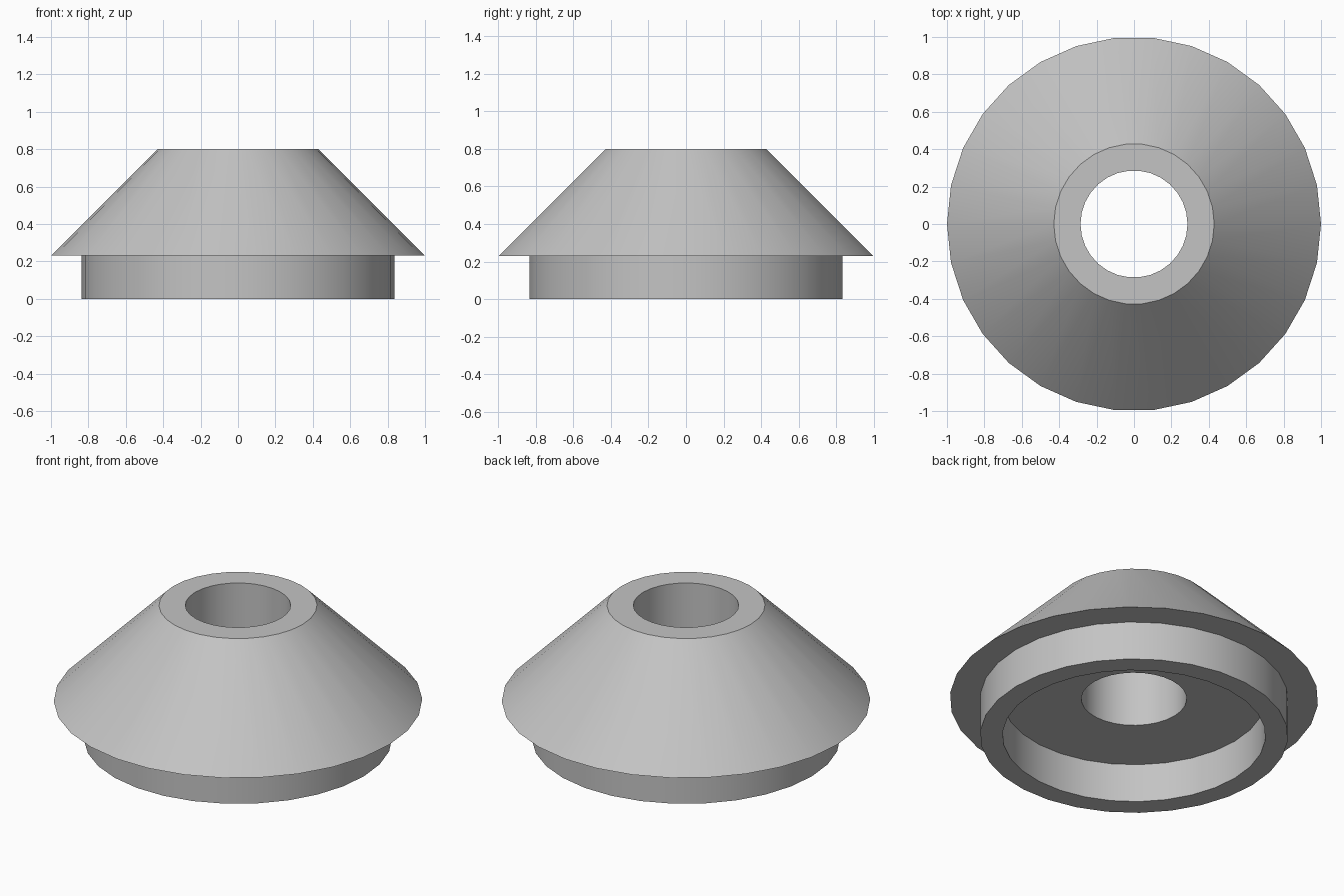
import bpy
import bmesh
from math import radians
from mathutils import Vector

cube = bpy.data.objects.get("Cube")
if cube:
    bpy.data.objects.remove(cube, do_unlink=True)

SIDES = 30

grey = bpy.data.materials.new("light_grey")
grey.use_nodes = True
colour = (0.55, 0.55, 0.55, 1)
grey.diffuse_color = colour
grey.node_tree.nodes["Principled BSDF"].inputs["Base Color"].default_value = colour


def lathe(name, profile):
    """Spin a closed (radius, height) profile around z."""
    bm = bmesh.new()
    verts = [bm.verts.new(Vector((r, 0, z))) for r, z in profile]
    edges = [bm.edges.new((v, verts[(i + 1) % len(verts)])) for i, v in enumerate(verts)]
    bmesh.ops.spin(bm, geom=verts + edges, cent=(0, 0, 0), axis=(0, 0, 1),
                   angle=radians(360), steps=SIDES, use_merge=True)
    bmesh.ops.remove_doubles(bm, verts=bm.verts, dist=0.0001)
    bmesh.ops.recalc_face_normals(bm, faces=bm.faces)
    mesh = bpy.data.meshes.new(name)
    bm.to_mesh(mesh)
    bm.free()
    mesh.materials.append(grey)
    obj = bpy.data.objects.new(name, mesh)
    bpy.context.collection.objects.link(obj)
    bpy.ops.object.select_all(action="DESELECT")
    obj.select_set(True)
    bpy.context.view_layer.objects.active = obj
    bpy.ops.object.shade_smooth_by_angle(angle=radians(30))
    return obj


# Conical bushing: bored cone with an overhanging rim and a hollow base collar
lathe("conical_bushing", [
    (0.286, 0.80),   # bore, top
    (0.429, 0.80),   # top ring
    (1.0, 0.231),    # overhanging rim
    (0.836, 0.231),  # collar, outside
    (0.836, 0.0),
    (0.714, 0.0),    # collar, inside
    (0.714, 0.231),  # recess ceiling
    (0.286, 0.231),  # bore, bottom
])
